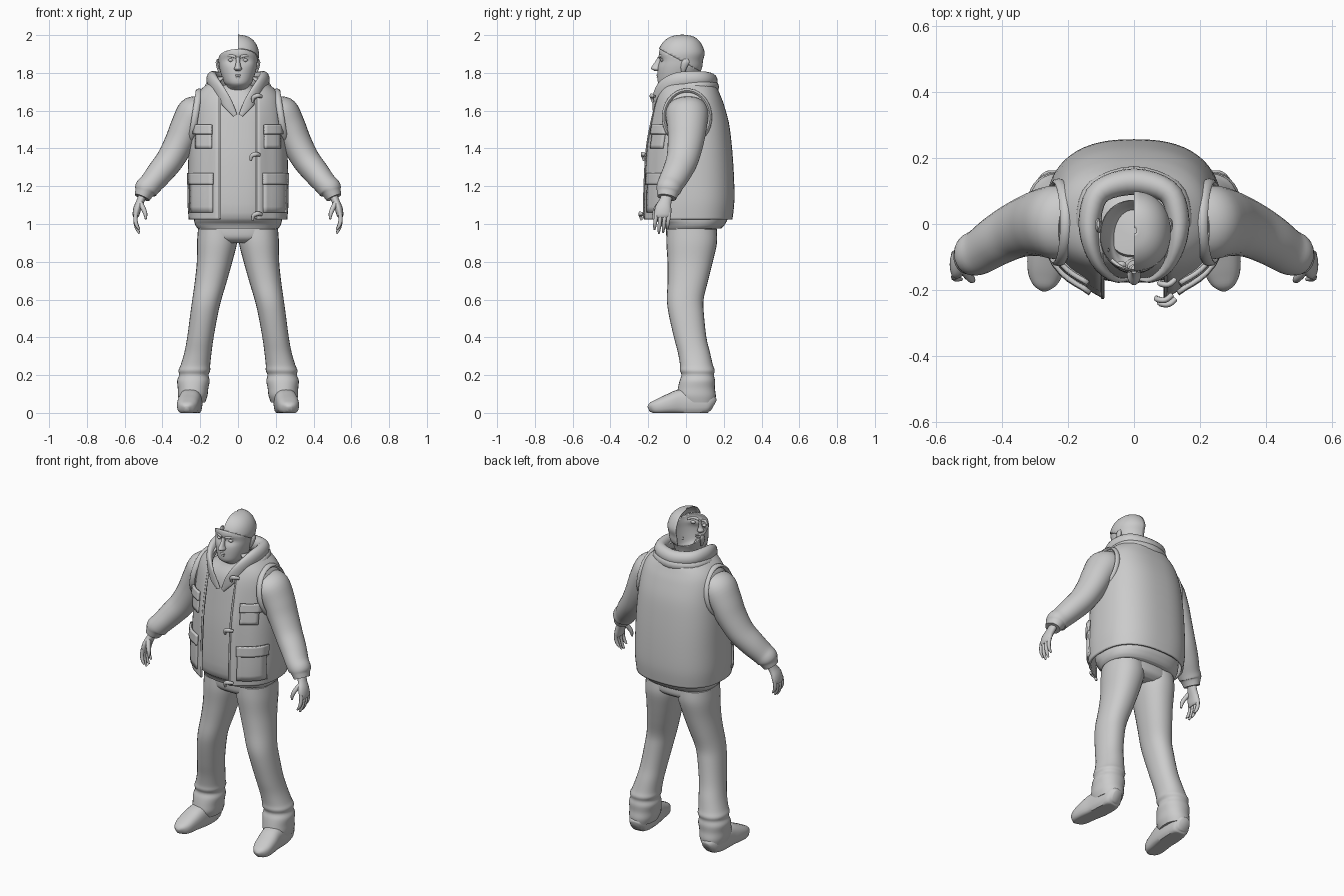
import bpy, bmesh, math
from mathutils import Vector

Y, Z = Vector((0, 1, 0)), Vector((0, 0, 1))


def spline(rows, k=4):
    # Catmull-Rom interpolation of tuples
    out = []
    for i in range(len(rows) - 1):
        a, b, c, d = rows[max(i - 1, 0)], rows[i], rows[i + 1], rows[min(i + 2, len(rows) - 1)]
        for s in range(k):
            t = s / k
            out.append(tuple(q + .5 * t * (r - p + t * (2*p - 5*q + 4*r - w + t * (3*(q - r) + w - p)))
                             for p, q, r, w in zip(a, b, c, d)))
    return out + [tuple(rows[-1])]


def finish(name, bm, mirror=False, thick=0, angle=50):
    bmesh.ops.recalc_face_normals(bm, faces=bm.faces[:])
    me = bpy.data.meshes.new(name)
    bm.to_mesh(me)
    bm.free()
    ob = bpy.data.objects.new(name, me)
    bpy.context.collection.objects.link(ob)
    bpy.ops.object.select_all(action='DESELECT')
    ob.select_set(True)
    bpy.context.view_layer.objects.active = ob
    bpy.ops.object.shade_smooth_by_angle(angle=math.radians(angle))
    if thick:
        m = ob.modifiers.new("thickness", 'SOLIDIFY')
        m.thickness, m.offset = thick, 0
    if mirror:
        ob.modifiers.new("mirror", 'MIRROR').use_mirror_merge = False
    return ob


def loft_bm(rows, ref=None, n=24, e=2.0, k=4, caps=True, floor=False):
    # rows are (x, y, z, rx, ry); rings are horizontal unless ref is given
    rows = spline(rows, k)
    bm, rings = bmesh.new(), []
    for i, (x, y, z, rx, ry) in enumerate(rows):
        t = Z if ref is None else (Vector(rows[min(i + 1, len(rows) - 1)][:3]) -
                                   Vector(rows[max(i - 1, 0)][:3])).normalized()
        u = t.cross(ref or Y).normalized()
        v = u.cross(t)
        ring = []
        for j in range(n):
            c, s = math.cos(2*math.pi*j/n), math.sin(2*math.pi*j/n)
            p = Vector((x, y, z)) + u * math.copysign(abs(c)**(2/e), c) * rx + v * math.copysign(abs(s)**(2/e), s) * ry
            if floor:
                p.z = max(p.z, 0)
            ring.append(bm.verts.new(p))
        rings.append(ring)
    for a, b in zip(rings, rings[1:]):
        for j in range(n):
            bm.faces.new((a[j], a[(j+1) % n], b[(j+1) % n], b[j]))
    if caps:
        bm.faces.new(rings[0])
        bm.faces.new(rings[-1])
    return bm


def loft(name, rows, mirror=False, **kw):
    return finish(name, loft_bm(rows, **kw), mirror)


def grid(name, pts, mirror=False, thick=.012):
    bm = bmesh.new()
    vs = [[bm.verts.new(p) for p in r] for r in pts]
    for a, b in zip(vs, vs[1:]):
        for j in range(len(a) - 1):
            bm.faces.new((a[j], a[j+1], b[j+1], b[j]))
    return finish(name, bm, mirror, thick)


# Vest surface: z, half width, front y, back y
VEST = spline([(1.025, .255, -.205, .24), (1.12, .262, -.205, .25), (1.25, .26, -.2, .248), (1.4, .255, -.19, .238),
               (1.53, .245, -.175, .222), (1.63, .232, -.16, .195), (1.69, .208, -.145, .172),
               (1.74, .155, -.13, .15), (1.775, .1, -.11, .13)], 6)
E = 2.5


def section(z):
    for a, b in zip(VEST, VEST[1:]):
        if z <= b[0]:
            f = (z - a[0]) / (b[0] - a[0])
            return [p + (q - p) * f for p, q in zip(a, b)]
    return VEST[-1]


def angle_at(x, z):
    return math.asin(min(1, x / section(z)[1]) ** (E / 2))


def surf(t, z, off=0):
    _, rx, yf, yb = section(z)
    s, c = math.sin(t), math.cos(t)
    x = math.copysign(abs(s)**(2/E), s) * (rx + off)
    y = (yf + yb)/2 - math.copysign(abs(c)**(2/E), c) * ((yb - yf)/2 + off)
    if c > 0:
        y -= .022 * max(0, 1 - (abs(x) - .09) / .07) * min(1, max(0, (1.72 - z) / .3))
    return (x, y, z)


rows = []
for r in VEST:
    t0 = angle_at(min(.095, r[1] * .75), r[0])
    rows.append([surf(t0 + (2*math.pi - 2*t0) * j/56, r[0]) for j in range(57)])
grid("vest", rows)


def patch(name, x0, x1, z0, z1, off):
    grid(name, [[surf(angle_at(x0 + (x1-x0)*i/6, z0 + (z1-z0)*j/6), z0 + (z1-z0)*j/6, off)
                 for i in range(7)] for j in range(7)], True, .014)


patch("chest_pocket", .135, .215, 1.40, 1.51, .008)
patch("chest_pocket_flap", .13, .22, 1.475, 1.525, .017)
patch("lower_pocket", .13, .245, 1.06, 1.25, .008)
patch("lower_pocket_flap", .125, .248, 1.21, 1.27, .016)

# Sweater under the vest
loft("sweater", [(0, .03, .975, .212, .155), (0, .035, 1.0, .228, .172), (0, .025, 1.06, .235, .2),
                 (0, .025, 1.3, .235, .2), (0, .022, 1.5, .225, .18), (0, .015, 1.63, .2, .155),
                 (0, .005, 1.7, .11, .11), (0, -.02, 1.735, .075, .075)], n=40, e=2.4)
# Hood lying round the neck, running down into lapels
half = [(.015, -.168, 1.575, .006, .012), (.06, -.165, 1.645, .010, .03), (.105, -.125, 1.715, .018, .04),
        (.132, -.05, 1.755, .028, .046), (.132, .03, 1.765, .034, .045), (.1, .1, 1.765, .036, .042)]
loft("hood", half + [(0, .128, 1.755, .04, .045)] + [(-r[0],) + r[1:] for r in reversed(half)], ref=Z, n=18)
loft("hood_lower_fold", [(.15, -.06, 1.71, .012, .02), (.152, .02, 1.725, .024, .026), (.115, .105, 1.73, .03, .03),
                         (0, .145, 1.725, .03, .034), (-.115, .105, 1.73, .03, .03), (-.152, .02, 1.725, .024, .026),
                         (-.15, -.06, 1.71, .012, .02)], ref=Z, n=14)
loft("zip_edge", [(0.095, surf(angle_at(.095, z), z)[1] - .004, z, .006, .006)
                  for z in (1.03, 1.2, 1.4, 1.55, 1.68)], True, ref=Y, n=8)
# Hanging toggles down one side
for i, (x, y, z) in enumerate([(.1, -.175, 1.67), (.09, -.222, 1.36), (.1, -.235, 1.045)]):
    loft("toggle_%d" % i, [(x - .022, y, z - .025, .006, .006), (x - .018, y - .006, z, .011, .009),
                           (x + .005, y - .008, z + .01, .012, .009), (x + .025, y + .008, z + .005, .009, .008)],
         ref=Y, n=10)

# Sleeves and armhole bands
loft("sleeve", [(.185, .0, 1.62, .07, .10), (.225, .005, 1.585, .098, .113), (.27, .005, 1.515, .088, .105),
                (.31, -.002, 1.43, .08, .095), (.36, -.02, 1.34, .074, .085), (.415, -.05, 1.27, .069, .077),
                (.46, -.08, 1.215, .062, .07), (.487, -.092, 1.185, .062, .066), (.497, -.097, 1.165, .05, .058),
                (.508, -.102, 1.14, .042, .05)], True, ref=Y, n=28)
bm = bmesh.new()
ring = []
for i in range(36):
    a = 2*math.pi*i/36
    c = Vector((.228 - .022 * math.sin(a), .005 + .122 * math.cos(a), 1.565 + .142 * math.sin(a)))
    o = Vector((-.1 * math.sin(a), math.cos(a), math.sin(a)))
    ring.append([bm.verts.new(c + .011 * (o * math.cos(b) + Vector((1.6, 0, 0)) * math.sin(b)))
                 for b in (math.pi*q/4 for q in range(8))])
for i in range(36):
    for j in range(8):
        a, b = ring[i], ring[(i+1) % 36]
        bm.faces.new((a[j], a[(j+1) % 8], b[(j+1) % 8], b[j]))
finish("armhole_band", bm, True)

# Hands
loft("palm", [(.5, -.095, 1.17, .022, .03), (.515, -.108, 1.125, .021, .032), (.532, -.12, 1.085, .021, .043),
              (.54, -.123, 1.05, .018, .044), (.541, -.123, 1.035, .012, .038)], True, ref=Y, n=16)
for i, (y, l) in enumerate([(-.157, .075), (-.134, .095), (-.111, .09), (-.089, .07)]):
    loft("finger_%d" % i, [(.54, y, 1.06, .011, .011), (.543, y - .004, 1.045 - l*.3, .011, .0105),
                           (.536, y - .008, 1.045 - l*.7, .0095, .0095), (.522, y - .01, 1.045 - l, .005, .005)],
         True, ref=Y, n=10)
loft("thumb", [(.52, -.13, 1.115, .014, .016), (.503, -.155, 1.085, .013, .014), (.491, -.168, 1.055, .011, .011),
               (.488, -.172, 1.025, .005, .005)], True, ref=Y, n=10)

# Trousers
loft("trouser_seat", [(0, .03, .9, .16, .1), (0, .03, .925, .203, .13), (0, .028, .97, .212, .135),
                      (0, .025, 1.04, .208, .13)], n=36, e=2.4)
loft("trouser_leg", [(.108, .03, .97, .104, .132), (.111, .03, .9, .106, .134), (.124, .022, .8, .094, .12),
                     (.143, .01, .7, .085, .107), (.165, -.004, .6, .077, .097), (.18, .002, .52, .073, .093),
                     (.199, .022, .4, .07, .086), (.212, .042, .32, .072, .085), (.225, .055, .255, .078, .087),
                     (.231, .06, .225, .084, .092), (.234, .062, .2, .078, .086), (.236, .06, .17, .086, .094),
                     (.238, .055, .13, .081, .098), (.24, .055, .09, .078, .103), (.242, .06, .055, .068, .092)],
     True, n=28, e=2.2)
# Shoes
loft("shoe", [(.243, .145, .04, .03, .035), (.245, .12, .05, .052, .055), (.248, .05, .055, .06, .075),
              (.253, -.03, .055, .06, .07), (.262, -.09, .045, .06, .055), (.268, -.145, .033, .054, .042),
              (.271, -.18, .027, .038, .03), (.272, -.198, .02, .012, .015)], True, ref=Z, n=24, e=2.6, floor=True)

# Head: a face shell below the hat line and a hat covering one half only
HEAD = [(0, -.01, 1.64, .062, .07), (0, -.02, 1.7, .062, .072), (0, -.045, 1.73, .06, .088),
        (0, -.048, 1.75, .074, .1), (0, -.043, 1.79, .088, .107), (0, -.034, 1.83, .098, .114),
        (0, -.03, 1.865, .102, .114), (0, -.025, 1.905, .105, .118), (0, -.024, 1.945, .094, .104),
        (0, -.022, 1.975, .072, .08), (0, -.02, 1.993, .042, .048), (0, -.02, 2.0, .004, .005)]


def cut(bm, co, no):
    # keep the side opposite to the normal
    bmesh.ops.bisect_plane(bm, geom=bm.verts[:] + bm.edges[:] + bm.faces[:], plane_co=co, plane_no=no,
                           clear_outer=True)


line, tilt = Vector((0, 0, 1.85)), Vector((0, .55, 1))
bm = loft_bm(HEAD, n=40, e=2.15, caps=False)
cut(bm, line, tilt)
for v in bm.verts:   # sunken eye sockets
    for s in (-1, 1):
        d = ((v.co.x - s*.038)/.03)**2 + ((v.co.z - 1.868)/.022)**2
        if v.co.y < -.05:
            v.co.y += .012 * math.exp(-d)
finish("face", bm, thick=.002)
bm = loft_bm([r[:3] + (r[3] + .004, r[4] + .004) for r in HEAD[3:]], n=40, e=2.15, caps=False)
cut(bm, line, -tilt)
cut(bm, Vector((0, 0, 0)), Vector((-1, 0, 0)))
finish("half_hat", bm, thick=.004)

# Facial features
loft("nose", [(0, -.138, 1.885, .01, .012), (0, -.146, 1.86, .011, .017), (0, -.153, 1.838, .015, .026),
              (0, -.153, 1.822, .021, .032), (0, -.148, 1.811, .014, .02)], n=14)
loft("brow", [(.012, -.141, 1.884, .006, .008), (.04, -.132, 1.891, .007, .008), (.068, -.108, 1.885, .005, .006)],
     True, ref=Z, n=10)
for i, (z, y) in enumerate([(1.787, -.149), (1.777, -.147)]):
    loft(("upper_lip", "lower_lip")[i], [(-.03, y + .014, z - .001, .003, .002), (0, y, z, .008, .006),
                                       (.03, y + .014, z - .001, .003, .002)], ref=Z, n=10)
loft("chin", [(0, -.12, 1.733, .02, .018), (0, -.127, 1.748, .03, .022), (0, -.128, 1.765, .02, .018)], n=14)
loft("eye", [(.038, -.124, 1.857, .004, .004), (.038, -.124, 1.867, .015, .012), (.038, -.124, 1.877, .004, .004)],
     True, n=12)
loft("ear", [(.095, -.015, 1.80, .006, .008), (.103, -.012, 1.825, .009, .016), (.109, -.003, 1.855, .009, .021),
             (.108, .0, 1.873, .004, .012)], True, n=12)
